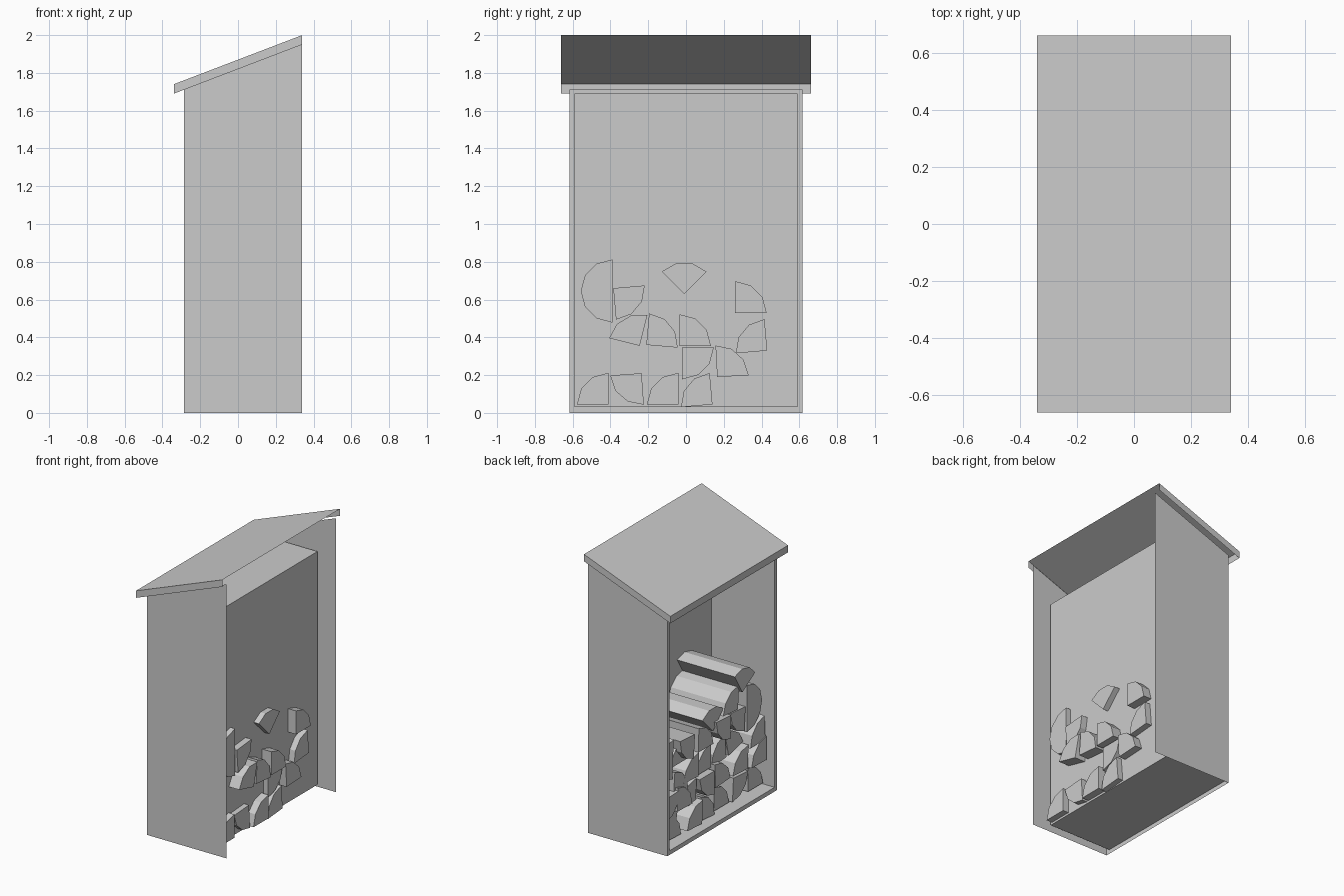
import bpy, bmesh, random
from math import sin, cos, radians

if "Cube" in bpy.data.objects:
    bpy.data.objects.remove(bpy.data.objects["Cube"])

random.seed(4)


def build(name, polys, flip=False):
    """Mesh made of flat sheets, welded where their corners meet."""
    bm = bmesh.new()
    for p in polys:
        bm.faces.new([bm.verts.new(c) for c in p])
    bmesh.ops.remove_doubles(bm, verts=bm.verts[:], dist=1e-5)
    bmesh.ops.recalc_face_normals(bm, faces=bm.faces[:])
    if flip:
        bmesh.ops.reverse_faces(bm, faces=bm.faces[:])
    me = bpy.data.meshes.new(name)
    bm.to_mesh(me)
    bm.free()
    ob = bpy.data.objects.new(name, me)
    bpy.context.collection.objects.link(ob)
    return ob


def log(name, y, z, start, sweep, x0, x1, r=0.167):
    """Split log: a pie-slice outline extruded along x."""
    steps = sweep // 30
    pts = [(y + r * cos(radians(start + sweep * i / steps)),
            z + r * sin(radians(start + sweep * i / steps))) for i in range(steps + 1)]
    if sweep < 180:
        pts.append((y, z))
    a = [(x0, *p) for p in pts]
    b = [(x1, *p) for p in pts]
    n = len(pts)
    build(name, [a, b] + [(a[i], b[i], b[(i + 1) % n], a[(i + 1) % n]) for i in range(n)])


FRONT, BACK, REAR = -0.285, 0.213, 0.34
W, TOP = 0.617, 1.711          # outer half width, low wall height
w, lo, hi = 0.59, 0.03, 1.69   # inner opening

# Roof: top sheet with a front lip and two side lips, open below and behind
R = 0.662
roof = [[(-0.34, -R, 1.74), (REAR, -R, 2.0), (REAR, R, 2.0), (-0.34, R, 1.74)],
        [(-0.34, -R, 1.69), (-0.34, R, 1.69), (-0.34, R, 1.74), (-0.34, -R, 1.74)]]
for y in (-R, R):
    roof.append([(-0.34, y, 1.69), (REAR, y, 1.95), (REAR, y, 2.0), (-0.34, y, 1.74)])
build("roof", roof)

# Side sheets running past the back panel up to the roof
for y, label in ((-W, "left"), (W, "right")):
    build(label + "_side", [[(FRONT, y, 0), (REAR, y, 0), (REAR, y, 1.95), (FRONT, y, TOP)]])

# Front frame and recessed inner box
outer = [(-W, 0), (W, 0), (W, TOP), (-W, TOP)]
inner = [(-w, lo), (w, lo), (w, hi), (-w, hi)]
box = [[(BACK, *p) for p in inner]]
for i in range(4):
    j = (i + 1) % 4
    box.append([(FRONT, *outer[i]), (FRONT, *outer[j]), (FRONT, *inner[j]), (FRONT, *inner[i])])
    box.append([(FRONT, *inner[i]), (FRONT, *inner[j]), (BACK, *inner[j]), (BACK, *inner[i])])
build("inner_box", box, flip=True)

# Split logs that poke through the back: y, z of the split edge, start angle, sweep
poking = [
    (-0.41, 0.045, 90, 90), (-0.235, 0.21, 184, 90), (-0.04, 0.045, 90, 90),
    (0.14, 0.045, 95, 90), (-0.02, 0.345, 270, 90), (0.165, 0.19, 3, 90),
    (-0.245, 0.355, 76, 90), (-0.21, 0.36, -5, 90), (-0.035, 0.355, 0, 90),
    (0.43, 0.33, 95, 90), (0.26, 0.53, 0, 90), (-0.385, 0.66, 275, 90),
    (-0.01, 0.63, 45, 90), (-0.39, 0.645, 90, 180)]
for i, (y, z, a, sw) in enumerate(poking):
    x1 = random.uniform(0.245, 0.3)
    log(f"poking_log_{i}", y, z, a, sw, x1 - 0.46, x1)

# Remaining logs that stop at the back panel
filling = [
    (0.16, 0.045, 0, 90), (0.52, 0.045, 90, 90), (0.56, 0.22, 180, 90),
    (-0.57, 0.22, 0, 90), (-0.39, 0.22, 0, 90), (-0.04, 0.215, 90, 90),
    (0.41, 0.22, 90, 90), (0.56, 0.36, 180, 90), (-0.57, 0.37, 0, 90),
    (0.15, 0.37, 0, 90), (-0.19, 0.68, 275, 90), (0.15, 0.54, 90, 90),
    (0.44, 0.6, -90, 180), (0.22, 0.7, 275, 90), (-0.27, 0.69, 5, 90),
    (-0.29, 0.81, 60, 90)]
for i, (y, z, a, sw) in enumerate(filling):
    x0 = random.uniform(-0.25, -0.2)
    log(f"log_{i}", y, z, a + random.uniform(-4, 4), sw, x0, BACK - 0.001,
        0.14 if sw == 180 else 0.167)
